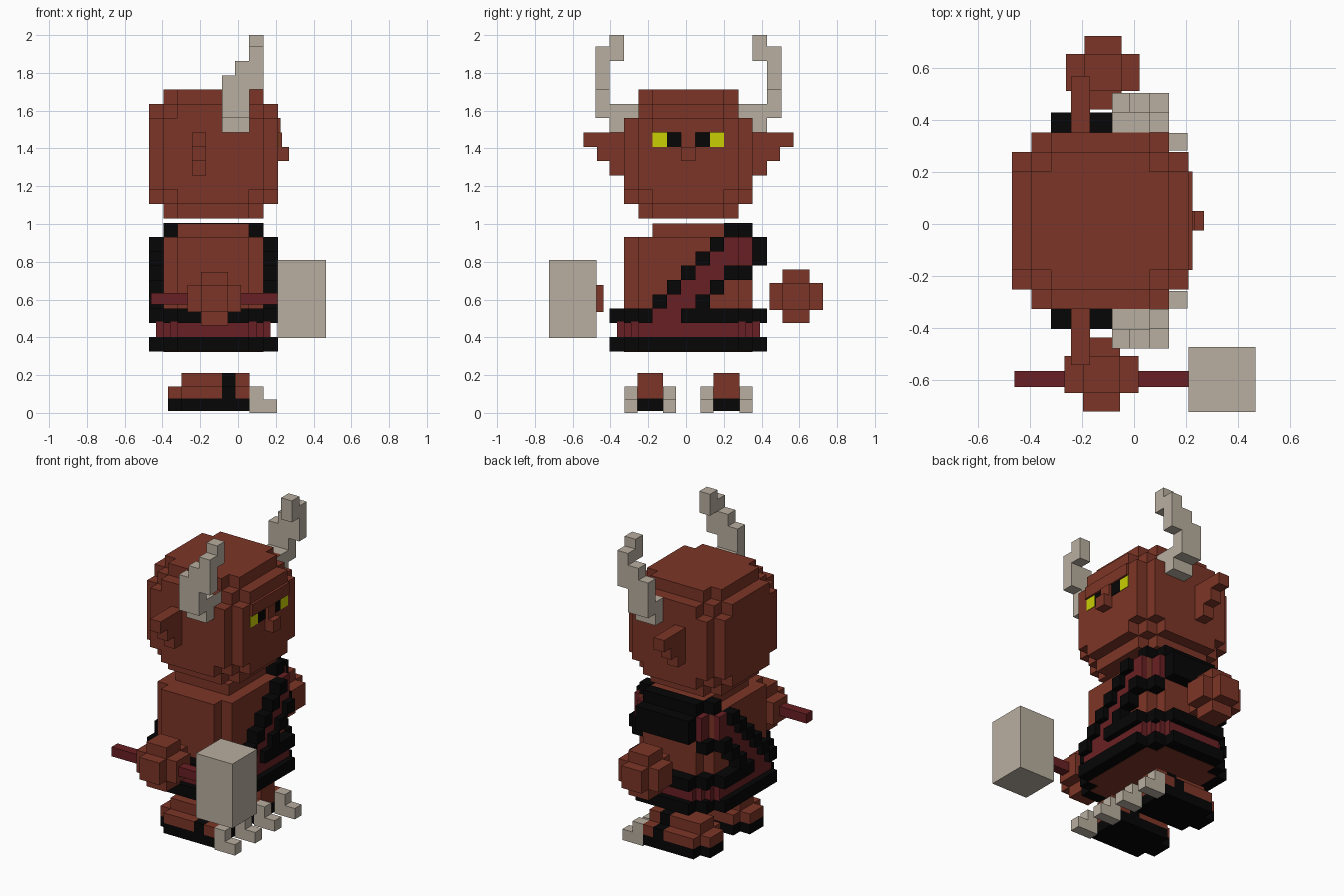
import bpy, bmesh
from itertools import permutations
from mathutils import Vector, Matrix

if "Cube" in bpy.data.objects:
    bpy.data.objects.remove(bpy.data.objects["Cube"])

V = 0.0757                 # voxel size
CX, CY = -0.13, 0.0125     # figure axis (the face looks along +x)


def material(name, r, g, b):
    m = bpy.data.materials.new(name)
    m.diffuse_color = [(c / 255) ** 2.2 for c in (r, g, b)] + [1]
    m.use_nodes = True
    m.node_tree.nodes["Principled BSDF"].inputs["Base Color"].default_value = m.diffuse_color
    return m


SKIN = material("skin", 124, 56, 43)
BLACK = material("black", 14, 14, 14)
RED = material("dark_red", 104, 37, 40)
BONE = material("bone", 183, 173, 158)
YELLOW = material("yellow", 200, 205, 10)


def solid(name, mat, boxes):
    """One object made of boxes (x0, x1, y0, y1, z0, z1)."""
    bm = bmesh.new()
    for x0, x1, y0, y1, z0, z1 in boxes:
        c = Vector((x0 + x1, y0 + y1, z0 + z1)) / 2
        s = (abs(x1 - x0), abs(y1 - y0), abs(z1 - z0), 1)
        bmesh.ops.create_cube(bm, size=1, matrix=Matrix.Translation(c) @ Matrix.Diagonal(s))
    me = bpy.data.meshes.new(name)
    bm.to_mesh(me)
    bm.free()
    me.materials.append(mat)
    ob = bpy.data.objects.new(name, me)
    bpy.context.collection.objects.link(ob)
    return ob


def centred(c, h):
    return tuple(v for i in range(3) for v in (c[i] - h[i], c[i] + h[i]))


def grid(x0, x1, y0, y1, z0, z1, base):
    """Box in voxel units around the figure axis, z counted up from base."""
    return (CX + x0 * V, CX + x1 * V, CY + y0 * V, CY + y1 * V, base + z0 * V, base + z1 * V)


def both_sides(boxes):
    """Add the mirror image across the figure's middle plane."""
    return boxes + [(a, b, 2 * CY - d, 2 * CY - c, e, f) for a, b, c, d, e, f in boxes]


# Head: rounded voxel cube
HB = 1.03
hc = (CX, CY, HB + 4.5 * V)
halves = [(3.5, 3.5, 3.5)] + list(permutations((4.5, 3.5, 2.5)))
solid("head", SKIN, [centred(hc, [k * V for k in h]) for h in halves])

# Face
FX = CX + 4.5 * V
EZ = HB + 5 * V
solid("brow", SKIN, [(FX - .02, .226, CY - 2.5 * V, CY + 2.5 * V, EZ + V, EZ + 2 * V)])
solid("nose", SKIN, [(FX - .02, .233, CY - V / 2, CY + V / 2, EZ, EZ + V),
                     (FX - .02, .27, CY - V / 2, CY + V / 2, EZ - V, EZ)])
solid("eyes", YELLOW, both_sides([(FX - .02, FX + .003, CY + 1.5 * V, CY + 2.5 * V, EZ, EZ + V)]))
solid("pupils", BLACK, both_sides([(FX - .02, FX + .003, CY + .5 * V, CY + 1.5 * V, EZ, EZ + V)]))

# Ears
solid("ears", SKIN, both_sides([
    (-.243, -.169, CY + 4.4 * V, CY + w * V, HB + k * V, HB + (k + 1) * V)
    for k, w in ((5, 7.35), (4, 6.4), (3, 5.5))]))

# Horns: stacked steps
horn = [(.6, 2.5, 4.5, 5.5, 6, 8), (.6, 2.5, 3.5, 6.5, 7, 8), (.6, 2.5, 5.5, 6.5, 8, 9),
        (.6, 3.5, 5.5, 6.5, 9, 10), (1.5, 3.5, 5.5, 6.5, 10, 11),
        (2.5, 3.5, 4.5, 6.5, 11, 12), (2.5, 3.5, 4.5, 5.5, 12, 12.82)]
solid("horns", BONE, both_sides([grid(*(v + .005 * (i == 1) for i, v in enumerate(h)), HB) for h in horn]))

# Torso
BB = 0.325
solid("torso", SKIN, [grid(-hx, hx, -hy, hy, -.02, 8, BB) for hx, hy in ((3.5, 3.5), (2.5, 4.5))]
      + [grid(-2.5, 2.5, -2.5, 3.5, 8, 8.95, BB)])

# Belt: black hem and recessed red band
solid("belt_hem", BLACK, [grid(-hx, hx, -hy, hy, 0, 1, BB)
                          for hx, hy in ((4.5, 3.5), (3.5, 4.5), (2.5, 5.5))])
solid("belt_band", RED, [grid(-hx, hx, -hy, hy, .9, 2.1, BB)
                         for hx, hy in ((4, 3.5), (3.5, 4), (3, 4.5), (2.5, 5))])

# Sash and belt top: rows from the belt upward, one letter per voxel column
rows = ["BBBRRBBBBBB", "...BRRB....", "....BRRB...", ".....BRRBB.", "......BRRRB", ".......BRRB"]
inner = [0, 2.5] + [3.5] * 7 + [2.5, 0]
outer = [2.5, 3.5] + [4.5] * 7 + [3.5, 2.5]
cloth = {"B": [], "R": []}
for r, row in enumerate(rows):
    for j, c in enumerate(row):
        if c in cloth:
            far = outer[j] - (.5 if c == "R" else 0)
            for s in (1, -1):
                cloth[c].append(grid(s * inner[j], s * far, j - 5.5, j - 4.5, r + 2, r + 3, BB))
shoulder = [grid(s * 2.5, s * 3.5, 2.5, 3.5, 8, 9, BB) for s in (1, -1)]
shoulder.append(grid(-2.5, 2.5, 3.5, 4.5, 8, 9, BB))
solid("sash_edges", BLACK, cloth["B"] + shoulder)
solid("sash_middle", RED, cloth["R"])

# Hands: three crossed bars each
for name, c in (("left_hand", (-.12, .583, .617)), ("right_hand", (-.125, -.58, .605))):
    solid(name, SKIN, [centred(c, [.142 if i == a else .071 for i in range(3)]) for a in range(3)])

# Hammer
solid("hammer_handle", RED, [(-.46, .22, -.627, -.567, .575, .635)])
solid("hammer_head", BONE, [(.21, .467, -.725, -.473, .397, .81)])

# Feet
F = 0.0685
fy = CY + .2015
w2, w1 = (fy - 2 * F, fy + 2 * F), (fy - F, fy + F)
solid("shoe_soles", BLACK, both_sides([(-.30, .06, *w2, .01, .075), (-.37, .062, *w1, .01, .075)]))
solid("feet", SKIN, both_sides([
    (-.30, -.085, *w2, .075, .14), (-.37, -.085, *w1, .075, .14), (-.30, -.085, *w1, .14, .21),
    (-.012, .06, *w2, .075, .14), (-.012, .06, *w1, .075, .21)]))
solid("foot_straps", BLACK, both_sides([(-.085, -.012, *w2, .075, .14), (-.085, -.012, *w1, .14, .21)]))
claws = []
for y in (fy - 2 * F, fy + F):
    claws += [(.06, .206, y, y + F, 0, .07), (.06, .135, y, y + F, .07, .14)]
solid("claws", BONE, both_sides(claws))
